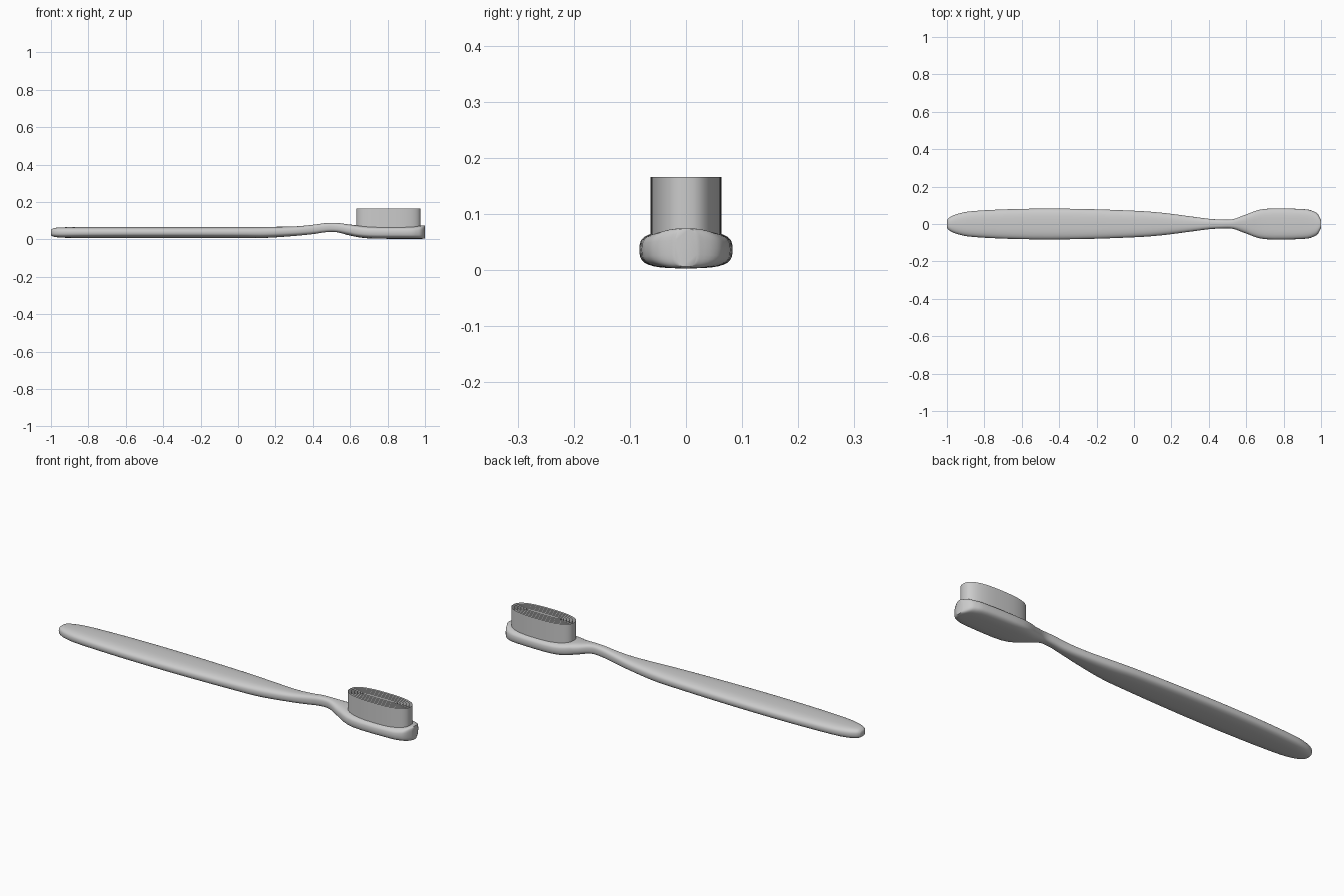
import bpy
import bmesh
import math

start_cube = bpy.data.objects.get("Cube")
if start_cube:
    bpy.data.objects.remove(start_cube, do_unlink=True)


def make_material(name, level):
    mat = bpy.data.materials.new(name)
    mat.use_nodes = True
    colour = (level, level, level, 1)
    mat.diffuse_color = colour
    mat.node_tree.nodes["Principled BSDF"].inputs["Base Color"].default_value = colour
    return mat


def signed_power(value, exponent):
    return math.copysign(abs(value) ** exponent, value)


def rounded_loop(half_a, half_b, squareness, count):
    """Points round a superellipse, from ellipse (2) towards rectangle."""
    points = []
    for i in range(count):
        angle = math.tau * i / count
        points.append((half_a * signed_power(math.cos(angle), 2 / squareness),
                       half_b * signed_power(math.sin(angle), 2 / squareness)))
    return points


def smooth_path(stations, steps):
    """Smooth curve through the stations."""
    result = []
    last = len(stations) - 1
    for i in range(last):
        p0, p1 = stations[max(i - 1, 0)], stations[i]
        p2, p3 = stations[i + 1], stations[min(i + 2, last)]
        for k in range(steps):
            t = k / steps
            result.append([
                b + t * ((c - a) + t * ((2 * a - 5 * b + 4 * c - d)
                                        + t * (3 * b - a - 3 * c + d))) / 2
                for a, b, c, d in zip(p0, p1, p2, p3)])
    result.append(stations[last])
    return result


def bridge(bm, ring_a, ring_b):
    count = len(ring_a)
    for i in range(count):
        j = (i + 1) % count
        bm.faces.new((ring_a[i], ring_a[j], ring_b[j], ring_b[i]))


def finish(bm, name, mat, angle):
    mesh = bpy.data.meshes.new(name)
    bmesh.ops.recalc_face_normals(bm, faces=bm.faces)
    bm.to_mesh(mesh)
    bm.free()
    mesh.materials.append(mat)
    obj = bpy.data.objects.new(name, mesh)
    bpy.context.collection.objects.link(obj)
    bpy.ops.object.select_all(action="DESELECT")
    obj.select_set(True)
    bpy.context.view_layer.objects.active = obj
    bpy.ops.object.shade_smooth_by_angle(angle=math.radians(angle))
    return obj


grey = make_material("light grey plastic", 0.6)

# Handle, neck and head: x, half width, underside height, top height
stations = [
    (-1, .02, .022, .05),
    (-.985, .036, .014, .06),
    (-.94, .055, .009, .064),
    (-.85, .07, .008, .066),
    (-.6, .081, .008, .067),
    (-.3, .081, .008, .067),
    (0, .071, .008, .067),
    (.15, .06, .008, .067),
    (.3, .041, .018, .069),
    (.4, .028, .028, .078),
    (.47, .024, .038, .087),
    (.53, .026, .038, .088),
    (.6, .051, .02, .079),
    (.7, .081, .005, .07),
    (.9, .08, .003, .069),
    (.96, .068, .003, .071),
    (.985, .05, .003, .074),
    (1, .02, .006, .074),
]
bm = bmesh.new()
rings = []
for x, half_width, low, high in smooth_path(stations, 4):
    squareness = 3.2 if x > .6 else 2.7
    section = rounded_loop(half_width, (high - low) / 2, squareness, 32)
    middle = (high + low) / 2
    rings.append([bm.verts.new((x, y, middle + z)) for y, z in section])
for ring_a, ring_b in zip(rings, rings[1:]):
    bridge(bm, ring_a, ring_b)
bm.faces.new(rings[0])
bm.faces.new(rings[-1])
finish(bm, "handle_and_head", grey, 50)

# Bristles: nested thin walls standing on the head
bm = bmesh.new()
for n in range(6):
    inset = n * .0105
    outline = rounded_loop(.172 - inset * 1.4, .063 - inset, 2.6, 48)
    walls = [[bm.verts.new((.805 + x, y, z)) for x, y in outline]
             for z in (.055, .166)]
    bridge(bm, *walls)
finish(bm, "bristles", grey, 40)
